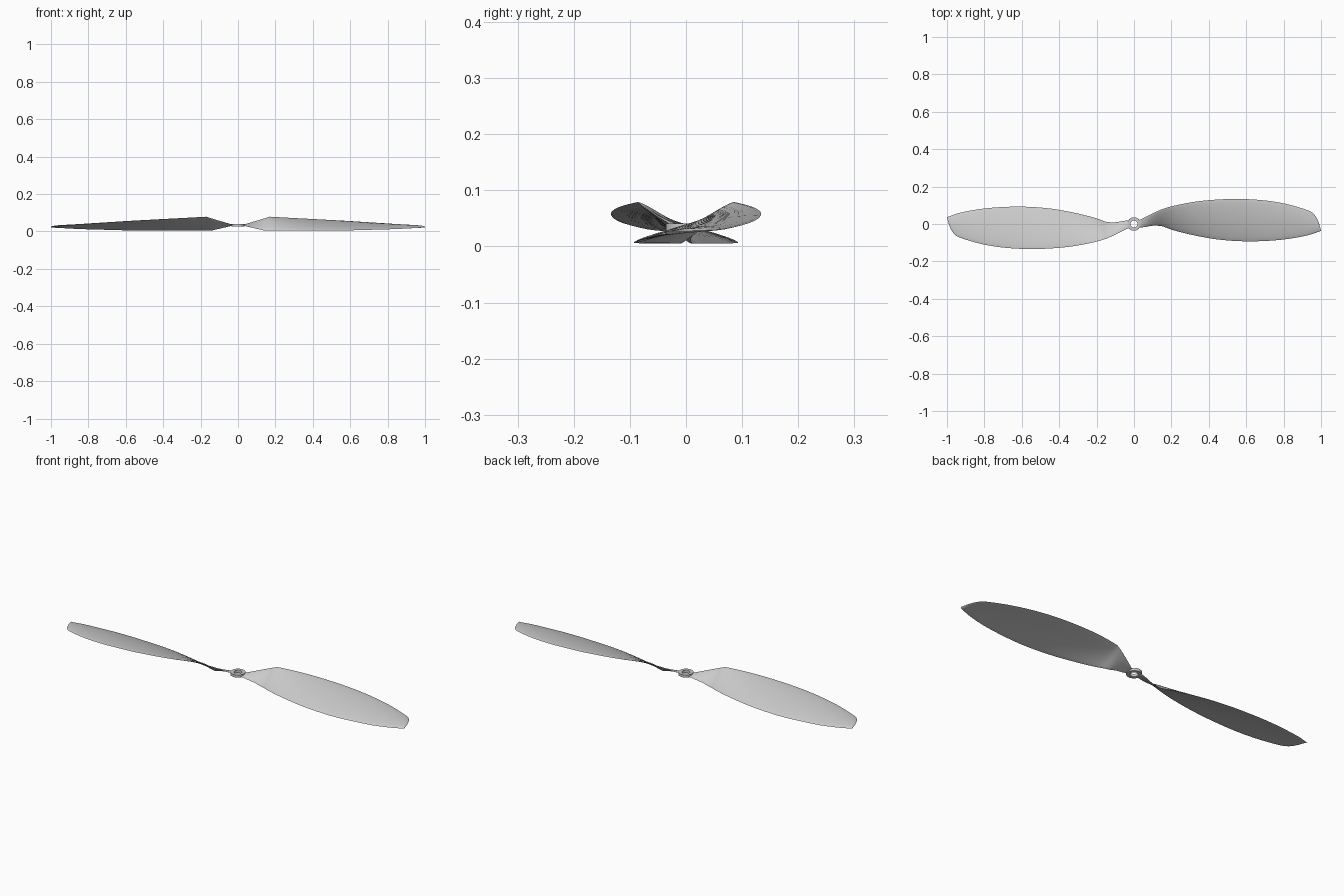
import bpy, bmesh, math
from mathutils import Matrix

cube = bpy.data.objects.get("Cube")
if cube:
    bpy.data.objects.remove(cube)

grey = bpy.data.materials.new("propeller_grey")
grey.use_nodes = True
colour = (0.6, 0.6, 0.6, 1)
grey.diffuse_color = colour
grey.node_tree.nodes["Principled BSDF"].inputs["Base Color"].default_value = colour


def finish(name, bm):
    bmesh.ops.recalc_face_normals(bm, faces=bm.faces)
    mesh = bpy.data.meshes.new(name)
    bm.to_mesh(mesh)
    bm.free()
    mesh.materials.append(grey)
    obj = bpy.data.objects.new(name, mesh)
    bpy.context.collection.objects.link(obj)
    bpy.ops.object.select_all(action="DESELECT")
    obj.select_set(True)
    bpy.context.view_layer.objects.active = obj
    bpy.ops.object.shade_smooth_by_angle(angle=math.radians(35))
    return obj


def sample(points, x):
    """Smooth curve through (x, value) points, with slopes from the neighbours."""
    def slope(k):
        a, b = points[max(k - 1, 0)], points[min(k + 1, len(points) - 1)]
        return (b[1] - a[1]) / (b[0] - a[0])
    i = 0
    while i < len(points) - 2 and x > points[i + 1][0]:
        i += 1
    (x0, v0), (x1, v1) = points[i], points[i + 1]
    h = x1 - x0
    t = (x - x0) / h
    s = 1 - t
    return (v0 * (1 + 2 * t) * s * s + v1 * t * t * (3 - 2 * t)
            + h * t * s * (slope(i) * s - slope(i + 1) * t))


def linear(points, x):
    for (x0, v0), (x1, v1) in zip(points, points[1:]):
        if x <= x1:
            return v0 + (v1 - v0) * (x - x0) / (x1 - x0)
    return points[-1][1]


# Blade outline: low and high edges in plan and in height
low_y = [(.025, -.02), (.06, -.016), (.1, -.009), (.15, -.012), (.2, -.03), (.3, -.056),
         (.45, -.083), (.62, -.093), (.8, -.083), (.93, -.06), (1, -.037)]
high_y = [(.025, .02), (.06, .037), (.1, .057), (.17, .086), (.3, .115), (.42, .129),
          (.56, .134), (.7, .126), (.82, .106), (.93, .073), (.96, .056), (.985, .015), (1, -.034)]
low_z = [(.025, .031), (.04, .029), (.14, .005), (.6, .006), (.85, .013), (1, .022)]
high_z = [(.025, .037), (.04, .039), (.17, .079), (.6, .055), (1, .027)]

SIDE = 10  # steps across the chord


def section(x):
    """Closed, slightly cambered thin section from edge to edge."""
    yl, yh = sample(low_y, x), sample(high_y, x)
    zl, zh = linear(low_z, x), linear(high_z, x)
    chord = math.hypot(yh - yl, zh - zl)
    ny, nz = -(zh - zl) / chord, (yh - yl) / chord
    thick = min(.008, chord * .12)
    camber = .035 * chord * min(1, max(0, (x - .06) / .15))
    ring = []
    for k in range(2 * SIDE):
        a = math.pi * k / SIDE
        t = .5 - .5 * math.cos(a)
        off = camber * 4 * t * (1 - t) + thick / 2 * math.sin(a)
        ring.append((x, yl + (yh - yl) * t + ny * off, zl + (zh - zl) * t + nz * off))
    return ring


def blade(name, angle):
    bm = bmesh.new()
    xs = [.025, .04, .06, .08, .1, .12, .14, .155, .17, .185, .2]
    xs += [.2 + .04 * k for k in range(1, 18)]
    xs += [.9, .93, .95, .965, .978, .988, .995, 1]
    rings = [[bm.verts.new(p) for p in section(x)] for x in sorted(set(xs))]
    for a, b in zip(rings, rings[1:]):
        for k in range(len(a)):
            j = (k + 1) % len(a)
            bm.faces.new((a[k], a[j], b[j], b[k]))
    bm.faces.new(rings[0])
    bm.faces.new(rings[-1])
    bmesh.ops.rotate(bm, verts=bm.verts, matrix=Matrix.Rotation(angle, 3, "Z"))
    return finish(name, bm)


blade("left_blade", 0)
blade("right_blade", math.pi)

# Hub ring with a shaft hole
bm = bmesh.new()
profile = [(.019, .027), (.036, .027), (.036, .041), (.019, .041)]
verts = [bm.verts.new((r, 0, z)) for r, z in profile]
edges = [bm.edges.new((verts[k], verts[(k + 1) % 4])) for k in range(4)]
bmesh.ops.spin(bm, geom=verts + edges, cent=(0, 0, 0), axis=(0, 0, 1),
               angle=math.tau, steps=40, use_merge=True)
bmesh.ops.remove_doubles(bm, verts=bm.verts, dist=.0001)
finish("hub", bm)
